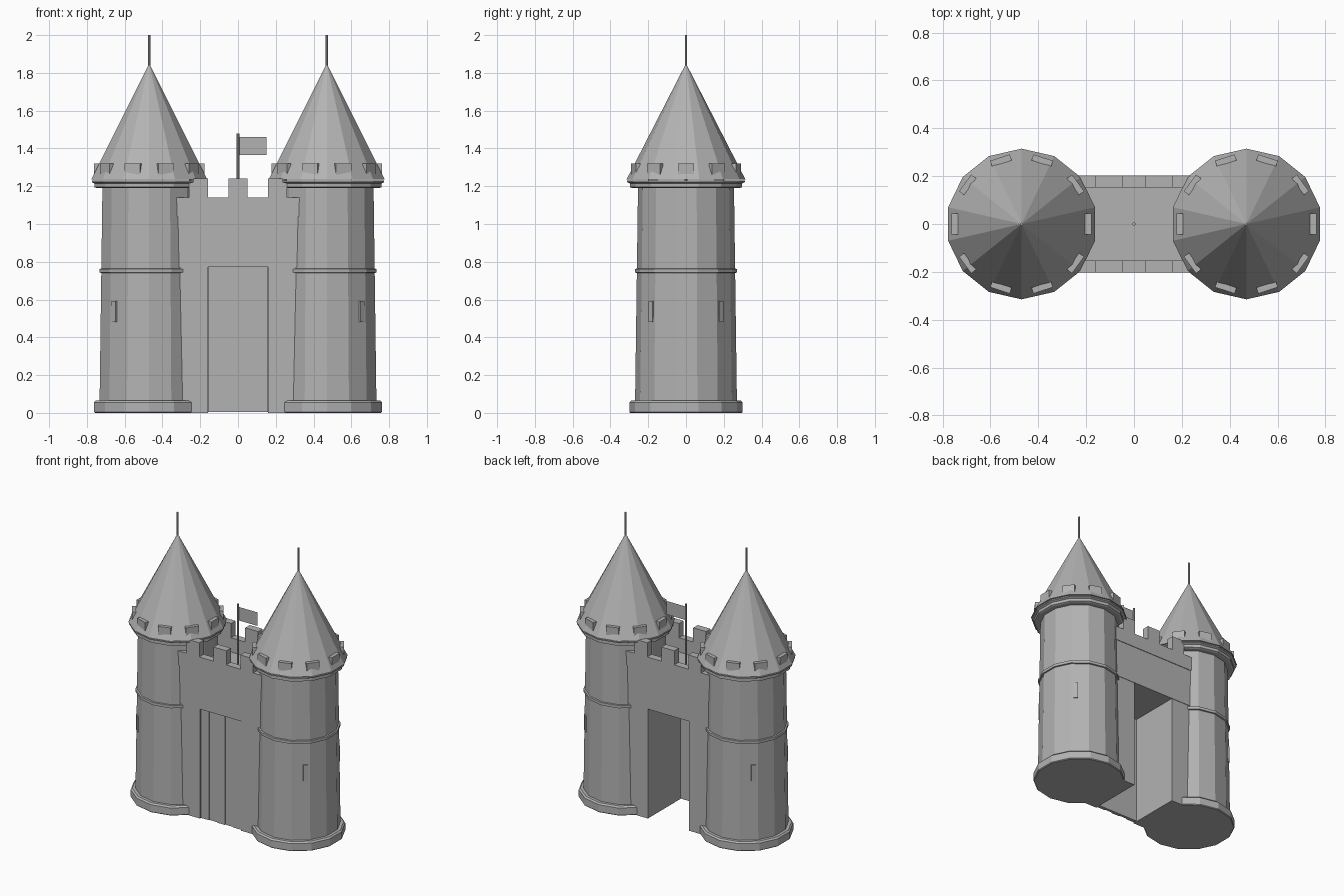
import bpy, bmesh, math
from mathutils import Matrix, Vector

if "Cube" in bpy.data.objects:
    bpy.data.objects.remove(bpy.data.objects["Cube"])

stone = bpy.data.materials.new("grey_stone")
stone.diffuse_color = (0.45, 0.45, 0.45, 1)
stone.use_nodes = True
stone.node_tree.nodes["Principled BSDF"].inputs["Base Color"].default_value = stone.diffuse_color


def finish(name, bm):
    bmesh.ops.recalc_face_normals(bm, faces=bm.faces)
    me = bpy.data.meshes.new(name)
    bm.to_mesh(me)
    bm.free()
    me.materials.append(stone)
    ob = bpy.data.objects.new(name, me)
    bpy.context.collection.objects.link(ob)
    return ob


def lathe(name, cx, profile, sides=14):
    """Faceted solid of revolution from (radius, z) pairs, a corner facing +y."""
    bm = bmesh.new()
    rings = []
    for r, z in profile:
        if r == 0:
            rings.append([bm.verts.new((cx, 0, z))] * sides)
            continue
        angles = [math.pi / 2 + math.tau * i / sides for i in range(sides)]
        rings.append([bm.verts.new((cx + r * math.cos(a), r * math.sin(a), z)) for a in angles])
    for a, b in zip(rings, rings[1:]):
        for i in range(sides):
            j = (i + 1) % sides
            quad = [a[i], a[j], b[j], b[i]]
            bm.faces.new(list(dict.fromkeys(quad)))
    for ring, (r, z) in ((rings[0], profile[0]), (rings[-1], profile[-1])):
        if r:
            bm.faces.new(ring)
    return finish(name, bm)


def add_box(bm, lo, hi, matrix=Matrix()):
    lo, hi = Vector(lo), Vector(hi)
    m = matrix @ Matrix.Translation((lo + hi) / 2) @ Matrix.Diagonal((*(hi - lo), 1))
    bmesh.ops.create_cube(bm, size=1, matrix=m)


def boxes(name, spans):
    bm = bmesh.new()
    for lo, hi in spans:
        add_box(bm, lo, hi)
    return finish(name, bm)


def ring_of_boxes(name, cx, angles, lo, hi):
    """Copies of one box turned about the tower axis; x is the radial direction."""
    bm = bmesh.new()
    for a in angles:
        add_box(bm, lo, hi, Matrix.Translation((cx, 0, 0)) @ Matrix.Rotation(math.radians(a), 4, 'Z'))
    return finish(name, bm)


# Two round towers
for side, s in (("left", -1), ("right", 1)):
    cx = 0.47 * s
    lathe(side + "_tower_base", cx, [(0.295, 0), (0.3, 0.005), (0.3, 0.055), (0.29, 0.065)])
    lathe(side + "_tower_body", cx, [(0.27, 0.03), (0.254, 1.2)])
    lathe(side + "_tower_band", cx, [(0.255, 0.74), (0.27, 0.743), (0.27, 0.762), (0.255, 0.765)])
    lathe(side + "_tower_collar", cx, [(0.285, 1.19), (0.297, 1.195), (0.297, 1.215), (0.312, 1.222), (0.312, 1.23)])
    lathe(side + "_roof", cx, [(0.315, 1.235), (0, 1.85)])
    lathe(side + "_spire", cx, [(0.006, 1.83), (0.006, 2.0)], 8)
    ring_of_boxes(side + "_tower_battlements", cx, range(0, 360, 36),
                  (0.266, -0.043, 1.24), (0.292, 0.043, 1.32))
    facing = 0 if s > 0 else 180
    ring_of_boxes(side + "_arrow_slits", cx, (facing - 45, facing + 45),
                  (0.245, -0.015, 0.48), (0.266, 0.015, 0.592))
    # Gate pier beside the passage
    x = sorted((0.16 * s, 0.46 * s))
    boxes(side + "_gate_pier", [((x[0], -0.195, 0), (x[1], 0.195, 0.775))])

# Wall over the passage, with parapets and merlons along both edges
boxes("gate_wall", [((-0.45, -0.198, 0.772), (0.45, 0.198, 1.04))])
boxes("parapets", [((-0.4, min(a, b), 1.04), (0.4, max(a, b), 1.14))
                   for a, b in ((-0.202, -0.152), (0.152, 0.202))])
boxes("wall_merlons", [((x - 0.05, min(a, b), 1.14), (x + 0.05, max(a, b), 1.24))
                       for x in (-0.21, 0, 0.21) for a, b in ((-0.202, -0.152), (0.152, 0.202))])

# Closed gate: backing panel with planks
boxes("gate_panel", [((-0.16, -0.18, 0.004), (0.16, -0.165, 0.775))])
boxes("gate_planks", [((-0.155 + i * 0.062, -0.19 + 0.006 * (i % 2), 0.004),
                       (-0.155 + (i + 1) * 0.062, -0.178, 0.772)) for i in range(5)])

# Flag on the walkway
lathe("flag_pole", 0, [(0.007, 1.04), (0.007, 1.48)], 8)
bm = bmesh.new()
bm.faces.new([bm.verts.new(p) for p in ((0, 0, 1.365), (0.15, 0, 1.365), (0.15, 0, 1.46), (0, 0, 1.46))])
finish("flag", bm)
